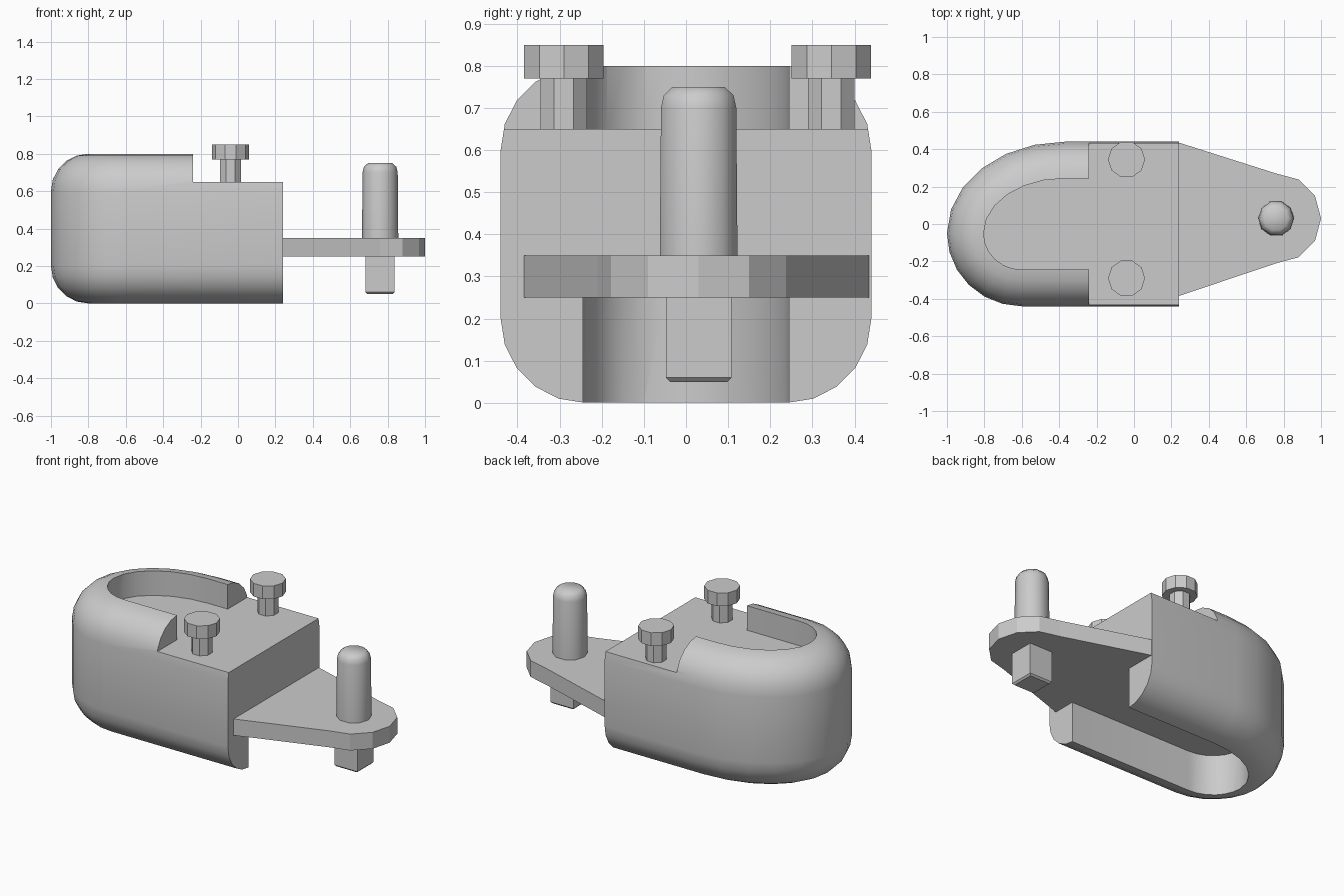
import bpy
import bmesh
from math import sin, cos, pi, radians

default = bpy.data.objects.get("Cube")
if default:
    bpy.data.objects.remove(default, do_unlink=True)

grey = bpy.data.materials.new("plain grey")
grey.use_nodes = True
colour = (0.6, 0.6, 0.6, 1)
grey.diffuse_color = colour
grey.node_tree.nodes["Principled BSDF"].inputs["Base Color"].default_value = colour


def loft(name, layers, smooth_angle=None):
    """Closed solid through (outline, height) layers, bottom to top."""
    bm = bmesh.new()
    rings = [[bm.verts.new((x, y, z)) for x, y in outline] for outline, z in layers]
    for low, high in zip(rings, rings[1:]):
        count = len(low)
        for i in range(count):
            j = (i + 1) % count
            bm.faces.new((low[i], low[j], high[j], high[i]))
    bm.faces.new(rings[0][::-1])
    bm.faces.new(rings[-1])
    bmesh.ops.recalc_face_normals(bm, faces=bm.faces)
    mesh = bpy.data.meshes.new(name)
    bm.to_mesh(mesh)
    bm.free()
    mesh.materials.append(grey)
    obj = bpy.data.objects.new(name, mesh)
    bpy.context.collection.objects.link(obj)
    if smooth_angle:
        smooth(obj, smooth_angle)
    return obj


def select(obj):
    bpy.ops.object.select_all(action="DESELECT")
    obj.select_set(True)
    bpy.context.view_layer.objects.active = obj


def smooth(obj, angle):
    select(obj)
    bpy.ops.object.shade_smooth_by_angle(angle=radians(angle))


def cut(obj, cutter):
    cutter.hide_render = True
    select(obj)
    mod = obj.modifiers.new("cut", "BOOLEAN")
    mod.operation = "DIFFERENCE"
    mod.solver = "EXACT"
    mod.object = cutter
    bpy.ops.object.modifier_apply(modifier=mod.name)
    bpy.data.objects.remove(cutter, do_unlink=True)


def circle(x, y, radius, sides, turn=0.0):
    return [(x + radius * cos(turn + 2 * pi * i / sides),
             y + radius * sin(turn + 2 * pi * i / sides)) for i in range(sides)]


def rectangle(x0, x1, y0, y1):
    return [(x0, y0), (x1, y0), (x1, y1), (x0, y1)]


def u_outline(inset, end, steps=6):
    """U shape made of two unequal quarter ellipses and straight sides."""
    points = [(end, 0.44 - inset)]
    for i in range(steps + 1):
        a = pi / 2 * (1 - i / steps)
        points.append((-0.37 - (0.63 - inset) * cos(a), -0.05 + (0.49 - inset) * sin(a)))
    for i in range(1, steps + 1):
        a = pi / 2 * i / steps
        points.append((-0.6 - (0.4 - inset) * cos(a), -0.05 - (0.39 - inset) * sin(a)))
    points.append((end, -0.44 + inset))
    return points


# Body with rounded upper and lower rims
radius, height, back = 0.2, 0.8, 0.24
arc = [pi / 2 * i / 5 for i in range(6)]
lower = [(u_outline(radius * (1 - sin(a)), back), radius * (1 - cos(a))) for a in arc]
upper = [(outline, height - z) for outline, z in reversed(lower)]
body = loft("body", lower + upper)

# Hollow underside, top recess and the step behind it
hollow = radius - 0.004
cut(body, loft("underside_cutter", [(u_outline(hollow, 0.5), z) for z in (-0.2, 0.25)]))
cut(body, loft("recess_cutter", [(u_outline(hollow, -0.1), z) for z in (0.65, 1)]))
step = rectangle(-0.24, 0.6, -0.7, 0.7)
cut(body, loft("step_cutter", [(step, z) for z in (0.65, 1)]))
smooth(body, 30)

# Tapered arm with a rounded tip
pin_x, pin_y = 0.76, 0.03
tip = [(pin_x + 0.24 * cos(a), pin_y + 0.24 * sin(a))
       for a in [pi / 2 * (i / 3 - 1) for i in range(7)]]
arm = [(back, -0.385)] + tip + [(back, 0.435)]
loft("arm", [(arm, 0.25), (arm, 0.35)])

# Round pin above the arm and square stub below it
pin_profile = [(0.097, 0.35), (0.094, 0.7), (0.087, 0.73), (0.065, 0.75)]
loft("pin", [(circle(pin_x, pin_y, r, 10), z) for r, z in pin_profile], 50)
stub = [(0.068, 0.05), (0.078, 0.06), (0.078, 0.25)]
loft("square_stub", [(rectangle(pin_x - s, pin_x + s, pin_y - s, pin_y + s), z)
                     for s, z in stub])

# Two knobs on stems
for side, y in (("left", 0.345), ("right", -0.29)):
    stem = circle(-0.04, y, 0.06, 8, pi / 8)
    head = circle(-0.04, y, 0.099, 10)
    loft(side + "_knob_stem", [(stem, 0.65), (stem, 0.77)])
    loft(side + "_knob_head", [(head, 0.77), (head, 0.85)])
